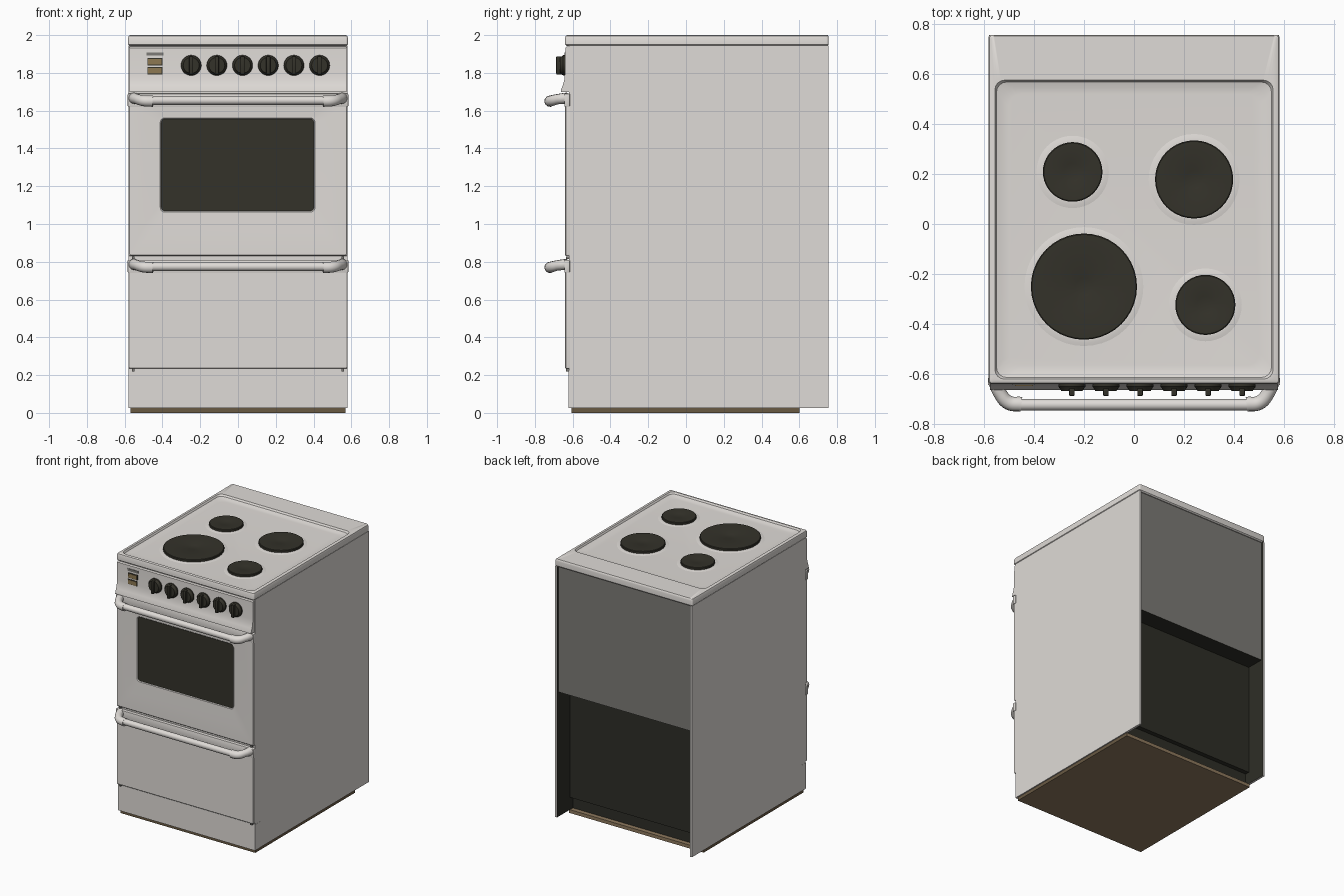
import bpy, bmesh, math
from mathutils import Vector

if "Cube" in bpy.data.objects:
    bpy.data.objects.remove(bpy.data.objects["Cube"])


def mat(name, rgb):
    m = bpy.data.materials.new(name)
    m.diffuse_color = (*rgb, 1)
    m.use_nodes = True
    m.node_tree.nodes["Principled BSDF"].inputs["Base Color"].default_value = m.diffuse_color
    return m


ENAMEL = mat("light grey enamel", (0.74, 0.71, 0.68))
DARK = mat("dark charcoal", (0.034, 0.032, 0.023))
RECESS = mat("dark recess", (0.027, 0.027, 0.020))
BROWN = mat("brown board", (0.27, 0.19, 0.11))
EDGE = mat("dark brown edge", (0.14, 0.10, 0.055))
AMBER = mat("amber indicator", (0.27, 0.19, 0.085))
GREY = mat("mid grey", (0.20, 0.195, 0.18))


def finish(name, bm, mats, smooth=True, rule=None):
    """Turn a bmesh into an object; rule(face) gives the material index."""
    bmesh.ops.recalc_face_normals(bm, faces=bm.faces)
    if rule:
        for f in bm.faces:
            f.material_index = rule(f)
    me = bpy.data.meshes.new(name)
    bm.to_mesh(me)
    bm.free()
    for m in mats:
        me.materials.append(m)
    ob = bpy.data.objects.new(name, me)
    bpy.context.collection.objects.link(ob)
    if smooth:
        bpy.ops.object.select_all(action='DESELECT')
        ob.select_set(True)
        bpy.context.view_layer.objects.active = ob
        bpy.ops.object.shade_smooth_by_angle(angle=math.radians(35))
    return ob


def box(name, x, y, z, m, bevel=0, rule=None):
    bm = bmesh.new()
    bmesh.ops.create_cube(bm, size=1)
    for v in bm.verts:
        v.co = [(r[0] + r[1]) / 2 + c * (r[1] - r[0]) for c, r in zip(v.co, (x, y, z))]
    bm.normal_update()
    if bevel:
        bmesh.ops.bevel(bm, geom=bm.edges[:], offset=bevel, segments=2, profile=0.5, affect='EDGES')
    return finish(name, bm, m if isinstance(m, list) else [m], bool(bevel), rule)


def rect_loft(name, rings, place, mats, dark_cap=False):
    """Skin rounded rectangles (u0, u1, v0, v1, radius, depth), capping both ends."""
    bm, loops, n = bmesh.new(), [], 5
    for u0, u1, v0, v1, r, d in rings:
        pts = []
        for k, (cu, cv) in enumerate(((u1 - r, v1 - r), (u0 + r, v1 - r), (u0 + r, v0 + r), (u1 - r, v0 + r))):
            for i in range(n):
                a = math.pi / 2 * (k + i / (n - 1))
                pts.append(bm.verts.new(place(cu + r * math.cos(a), cv + r * math.sin(a), d)))
        loops.append(pts)
    for a, b in zip(loops, loops[1:]):
        for i in range(len(a)):
            j = (i + 1) % len(a)
            bm.faces.new((a[i], a[j], b[j], b[i]))
    bm.faces.new(loops[0])
    cap = bm.faces.new(loops[-1])
    return finish(name, bm, mats, rule=(lambda f: int(f == cap)) if dark_cap else None)


def lathe(name, profile, center, axis, m, steps=40):
    """Spin (radius, height) pairs around the axis; ends are closed."""
    bm = bmesh.new()
    rot = Vector((0, 0, 1)).rotation_difference(Vector(axis)).to_matrix()
    loops = [[bm.verts.new(rot @ Vector((r * math.cos(t), r * math.sin(t), h)) + Vector(center))
              for t in (2 * math.pi * i / steps for i in range(steps))] for r, h in profile]
    for a, b in zip(loops, loops[1:]):
        for i in range(steps):
            j = (i + 1) % steps
            bm.faces.new((a[i], a[j], b[j], b[i]))
    bm.faces.new(loops[0])
    bm.faces.new(loops[-1])
    return finish(name, bm, [m])


def tube(name, pts, m):
    """Smooth tapered tube through (x, y, z, radius) points."""
    cu = bpy.data.curves.new(name, 'CURVE')
    cu.dimensions, cu.bevel_depth, cu.bevel_resolution = '3D', 1, 4
    cu.use_fill_caps, cu.resolution_u = True, 6
    sp = cu.splines.new('BEZIER')
    sp.bezier_points.add(len(pts) - 1)
    for p, (x, y, z, r) in zip(sp.bezier_points, pts):
        p.co, p.radius = (x, y, z), r
        p.handle_left_type = p.handle_right_type = 'AUTO'
    ob = bpy.data.objects.new(name, cu)
    bpy.context.collection.objects.link(ob)
    bpy.context.view_layer.update()
    me = bpy.data.meshes.new_from_object(ob.evaluated_get(bpy.context.evaluated_depsgraph_get()))
    bpy.data.objects.remove(ob)
    bm = bmesh.new()
    bm.from_mesh(me)
    return finish(name, bm, [m])


# Cabinet: side panels (dark inside), front frame, grey upper back, dark recessed lower back
for s, side in ((-1, "left"), (1, "right")):
    box(side + "_side_panel", sorted((s * 0.562, s * 0.579)), (-0.62, 0.755), (0.026, 1.945), [ENAMEL, RECESS],
        rule=lambda f, s=s: int(f.normal.x * s < -0.5))
box("front_frame", (-0.562, 0.562), (-0.619, -0.55), (0.026, 1.943), ENAMEL)
box("upper_back", (-0.562, 0.562), (0.5, 0.74), (0.98, 1.943), [GREY, RECESS],
    rule=lambda f: int(f.normal.z < -0.5))
box("lower_back", (-0.562, 0.562), (0.3, 0.6), (0.12, 0.98), RECESS)
box("lower_back_step", (-0.562, 0.562), (0.3, 0.565), (0.026, 0.12), RECESS)
box("base_board", (-0.57, 0.57), (-0.605, 0.6), (0, 0.026), [BROWN, EDGE],
    rule=lambda f: int(abs(f.normal.x) > 0.5 or f.normal.y < -0.5))
box("plinth", (-0.58, 0.58), (-0.622, -0.56), (0.026, 0.225), ENAMEL)

# Hob top with a sunken tray
rect_loft("hob_top", [
    (-0.574, 0.574, -0.63, 0.747, 0.01, 1.942), (-0.582, 0.582, -0.64, 0.755, 0.012, 1.95),
    (-0.582, 0.582, -0.64, 0.755, 0.012, 1.985), (-0.578, 0.578, -0.636, 0.753, 0.012, 1.996),
    (-0.57, 0.57, -0.629, 0.75, 0.012, 2.0), (-0.556, 0.556, -0.62, 0.575, 0.04, 2.0),
    (-0.549, 0.549, -0.613, 0.567, 0.04, 1.987), (-0.525, 0.525, -0.59, 0.545, 0.05, 1.979),
    (-0.50, 0.50, -0.565, 0.52, 0.05, 1.977)],
    lambda u, v, d: (u, v, d), [ENAMEL])

# Hotplates on softly raised rings
for i, (x, y, r) in enumerate(((-0.245, 0.208, 0.119), (0.24, 0.178, 0.156),
                               (-0.2, -0.25, 0.212), (0.285, -0.323, 0.12))):
    lathe(f"hotplate_ring_{i}", [(r + 0.03, 1.976), (r + 0.012, 1.98), (r, 1.981)], (x, y, 0), (0, 0, 1), ENAMEL)
    lathe(f"hotplate_{i}", [(r, 1.978), (r, 1.995), (r - 0.004, 1.998), (0.045, 1.998), (0.035, 1.995)],
          (x, y, 0), (0, 0, 1), DARK)

# Control panel: side profile with a flared lower lip
bm = bmesh.new()
prof = [(-0.6, 1.94), (-0.632, 1.94), (-0.639, 1.932), (-0.641, 1.80), (-0.644, 1.765),
        (-0.652, 1.735), (-0.662, 1.71), (-0.663, 1.698), (-0.6, 1.698)]
face = bm.faces.new([bm.verts.new((-0.575, y, z)) for y, z in prof])
ext = bmesh.ops.extrude_face_region(bm, geom=[face])
bmesh.ops.translate(bm, vec=(1.15, 0, 0), verts=[g for g in ext["geom"] if isinstance(g, bmesh.types.BMVert)])
finish("control_panel", bm, [ENAMEL])

# Knobs with vertical grips
for i in range(6):
    x = -0.248 + i * 0.136
    lathe(f"knob_{i}", [(0.054, 0), (0.054, 0.012), (0.046, 0.022), (0.042, 0.03)],
          (x, -0.638, 1.84), (0, -1, 0), DARK, 28)
    box(f"knob_grip_{i}", (x - 0.011, x + 0.011), (-0.687, -0.65), (1.792, 1.888), DARK, 0.004)

# Indicator windows and small plate
for i, z in enumerate((1.811, 1.859)):
    box(f"indicator_frame_{i}", (-0.48, -0.4), (-0.644, -0.638), (z - 0.019, z + 0.019), DARK)
    box(f"indicator_{i}", (-0.476, -0.404), (-0.648, -0.64), (z - 0.015, z + 0.015), AMBER)
box("label_plate", (-0.485, -0.395), (-0.643, -0.638), (1.891, 1.909), GREY)

# Oven door: pillowed frame stepping in to the dark window
front = lambda u, v, d: (u, d, v)
rect_loft("oven_door", [
    (-0.58, 0.58, 0.83, 1.688, 0.008, -0.615), (-0.58, 0.58, 0.83, 1.688, 0.008, -0.634),
    (-0.574, 0.574, 0.836, 1.682, 0.008, -0.641), (-0.50, 0.50, 0.95, 1.62, 0.04, -0.641),
    (-0.425, 0.425, 1.055, 1.572, 0.03, -0.634), (-0.412, 0.408, 1.063, 1.562, 0.025, -0.634),
    (-0.407, 0.403, 1.068, 1.557, 0.022, -0.629)], front, [ENAMEL, DARK], True)

# Storage drawer
rect_loft("drawer_front", [
    (-0.58, 0.58, 0.234, 0.806, 0.006, -0.615), (-0.58, 0.58, 0.234, 0.806, 0.006, -0.636),
    (-0.576, 0.576, 0.238, 0.802, 0.006, -0.641)], front, [ENAMEL])

# Handles: mounting strip, bar, curved brackets and small hinge pegs
for name, z, peg in (("door", 1.65, 0.822), ("drawer", 0.77, 0.227)):
    box(name + "_handle_strip", (-0.584, 0.584), (-0.644, -0.615), (z - 0.028, z + 0.04), ENAMEL, 0.004)
    lathe(name + "_handle_bar", [(0.023, -0.46), (0.023, 0.46)], (0, -0.722, z + 0.004), (1, 0, 0), ENAMEL, 20)
    for s, side in ((-1, "left"), (1, "right")):
        tube(f"{name}_handle_{side}_bracket", [
            (s * 0.552, -0.63, z + 0.016, 0.03), (s * 0.534, -0.678, z + 0.011, 0.027),
            (s * 0.50, -0.714, z + 0.002, 0.029), (s * 0.45, -0.72, z, 0.03)], ENAMEL)
        box(f"{name}_{side}_hinge_peg", sorted((s * 0.548, s * 0.562)), (-0.636, -0.61),
            (peg - 0.007, peg + 0.007), GREY)
